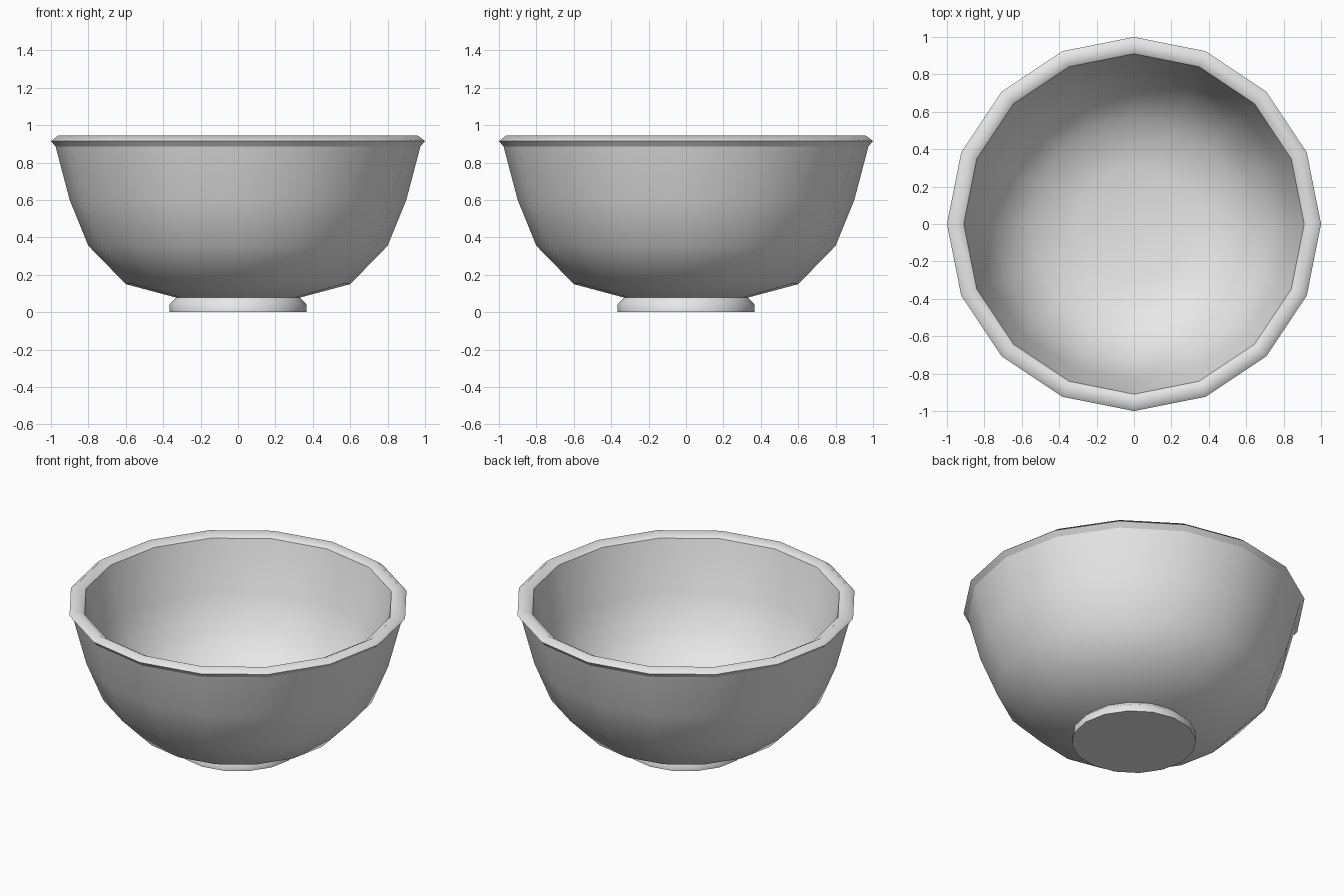
import bpy
import bmesh
from math import cos, sin, tau, radians

SIDES = 16

if "Cube" in bpy.data.objects:
    bpy.data.objects.remove(bpy.data.objects["Cube"])

glaze = bpy.data.materials.new("pale_grey_glaze")
glaze.use_nodes = True
colour = (0.8, 0.8, 0.8, 1)
glaze.diffuse_color = colour
glaze.node_tree.nodes["Principled BSDF"].inputs["Base Color"].default_value = colour


def lathe(name, profile, smooth_angle):
    """Turn a (radius, height) profile around z; radius 0 closes to a point."""
    bm = bmesh.new()
    rings = []
    for r, z in profile:
        count = SIDES if r > 0 else 1
        rings.append([bm.verts.new((r * cos(tau * i / SIDES), r * sin(tau * i / SIDES), z))
                      for i in range(count)])
    for low, high in zip(rings, rings[1:]):
        for i in range(SIDES):
            j = (i + 1) % SIDES
            corners = [low[i % len(low)], low[j % len(low)],
                       high[j % len(high)], high[i % len(high)]]
            bm.faces.new(list(dict.fromkeys(corners)))
    mesh = bpy.data.meshes.new(name)
    bm.to_mesh(mesh)
    bm.free()
    mesh.materials.append(glaze)
    obj = bpy.data.objects.new(name, mesh)
    bpy.context.collection.objects.link(obj)
    bpy.ops.object.select_all(action='DESELECT')
    obj.select_set(True)
    bpy.context.view_layer.objects.active = obj
    bpy.ops.object.shade_smooth_by_angle(angle=radians(smooth_angle))
    return obj


# Foot ring with a closed base
lathe("foot", [(0, 0), (0.365, 0), (0.365, 0.045), (0.33, 0.078)], 60)

# Outer wall, from the foot up to the lip
lathe("outer_wall", [(0.33, 0.078), (0.60, 0.15), (0.80, 0.355),
                     (0.90, 0.60), (0.975, 0.885)], 60)

# Rounded lip
lathe("rim", [(0.975, 0.885), (1.0, 0.915), (0.96, 0.945), (0.91, 0.917)], 75)

# Inner wall and floor
lathe("inner_wall", [(0.91, 0.917), (0.835, 0.61), (0.745, 0.39),
                     (0.56, 0.205), (0.31, 0.135), (0, 0.13)], 60)
